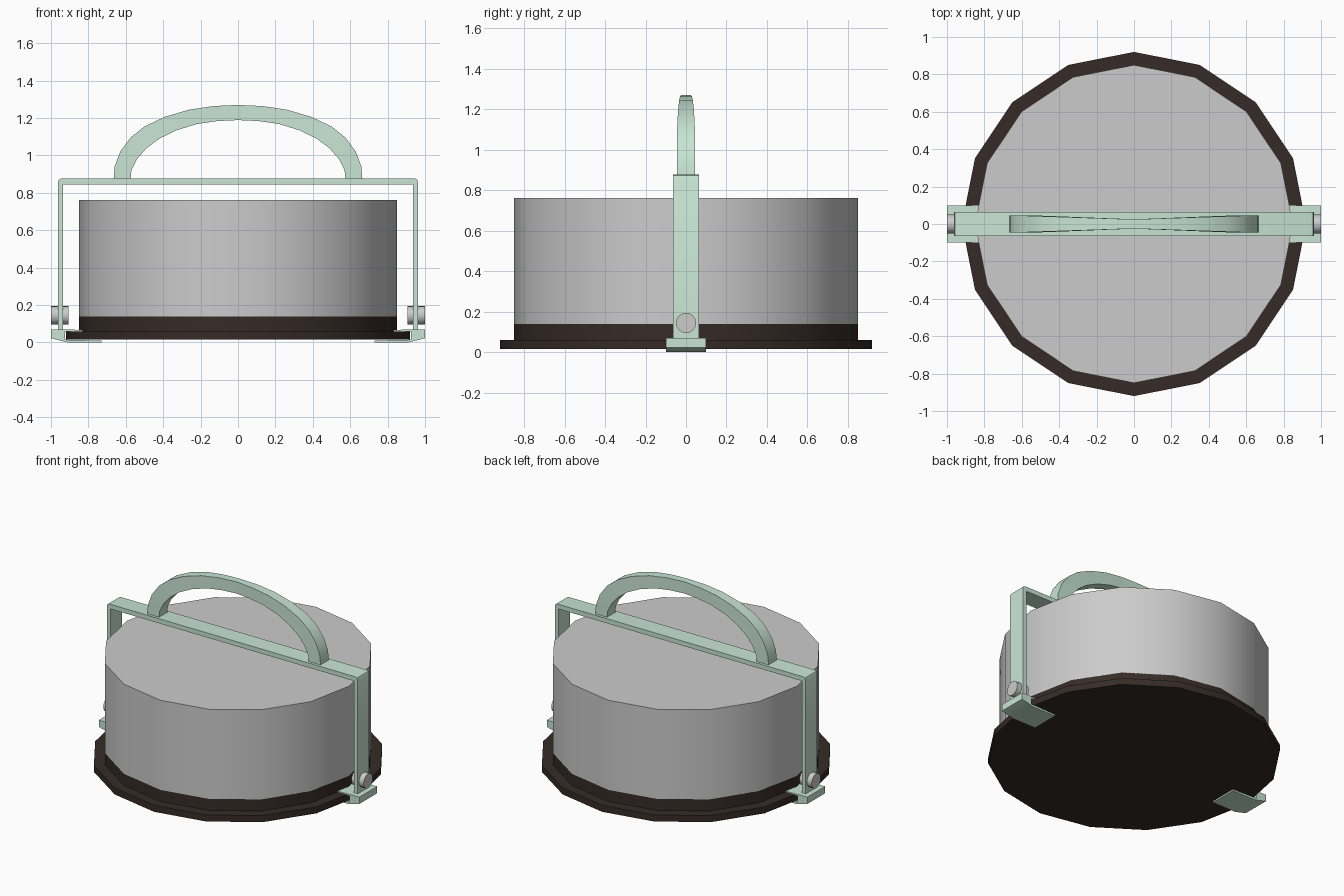
import bpy, bmesh
from math import sin, cos, pi, radians

if "Cube" in bpy.data.objects:
    bpy.data.objects.remove(bpy.data.objects["Cube"])


def material(name, rgb):
    m = bpy.data.materials.new(name)
    m.diffuse_color = (*rgb, 1)
    m.use_nodes = True
    m.node_tree.nodes["Principled BSDF"].inputs["Base Color"].default_value = m.diffuse_color
    return m


GREEN = material("green_metal", (0.58, 0.78, 0.66))
DARK = material("dark_base", (0.037, 0.024, 0.02))
STEEL = material("steel", (0.6, 0.6, 0.6))


def finish(name, bm, mat=None):
    bmesh.ops.recalc_face_normals(bm, faces=bm.faces)
    me = bpy.data.meshes.new(name)
    bm.to_mesh(me)
    bm.free()
    me.polygons.foreach_set("use_smooth", [True] * len(me.polygons))
    me.set_sharp_from_angle(angle=radians(30))
    ob = bpy.data.objects.new(name, me)
    bpy.context.collection.objects.link(ob)
    if mat:
        me.materials.append(mat)
    return ob


def lathe(name, profile, mat=None, n=16):
    """Stack of rings (radius, z), capped at both ends."""
    bm = bmesh.new()
    rings = [[bm.verts.new((r * sin(2 * pi * i / n), r * cos(2 * pi * i / n), z))
              for i in range(n)] for r, z in profile]
    for a, b in zip(rings, rings[1:]):
        for i in range(n):
            j = (i + 1) % n
            bm.faces.new((a[i], a[j], b[j], b[i]))
    bm.faces.new(rings[0])
    bm.faces.new(rings[-1])
    return finish(name, bm, mat)


def extrude_xz(name, pts, half_y, mat):
    """Outline in the front plane, extruded across y."""
    bm = bmesh.new()
    f = bm.faces.new([bm.verts.new((x, -half_y, z)) for x, z in pts])
    ext = bmesh.ops.extrude_face_region(bm, geom=[f])["geom"]
    bmesh.ops.translate(bm, vec=(0, 2 * half_y, 0),
                        verts=[v for v in ext if isinstance(v, bmesh.types.BMVert)])
    return finish(name, bm, mat)


def mirrored(half):
    """Right-hand points, top centre last, completed with their mirror image."""
    return half + [(-x, z) for x, z in reversed(half) if x > 0]


# Drum and flanged base
lathe("drum", [(0.85, 0.14), (0.85, 0.762)])
lathe("base", [(0.92, 0.015), (0.92, 0.06), (0.85, 0.06), (0.85, 0.142)], DARK)

# Strap bent over the drum
outer = [(0.963, 0.06), (0.963, 0.86), (0.957, 0.872), (0.945, 0.877)]
inner = [(0.936, 0.06), (0.936, 0.845)]
extrude_xz("strap", mirrored(outer) + [(-x, z) for x, z in inner]
           + list(reversed(inner)), 0.063, GREEN)

# Clips gripping the base rim, and bolts through the strap ends
clip = [(0.73, 0.0), (0.91, 0.0), (1.0, 0.023), (1.0, 0.07), (0.94, 0.07),
        (0.83, 0.067), (0.83, 0.058), (0.925, 0.058), (0.925, 0.015), (0.73, 0.01)]
for side, s in (("left", -1), ("right", 1)):
    extrude_xz(f"clip_{side}", [(s * x, z) for x, z in clip], 0.098, GREEN)
    bolt = lathe(f"bolt_{side}", [(0.05, -0.047), (0.05, 0.047)], STEEL)
    bolt.rotation_euler = (0, pi / 2, 0)
    bolt.location = (s * 0.952, 0, 0.145)

# Arched carrying handle, narrower at the crown
out_arc = mirrored([(0.665, 0.87), (0.66, 0.94), (0.63, 1.02), (0.575, 1.095),
                    (0.5, 1.155), (0.39, 1.207), (0.26, 1.245), (0.13, 1.264), (0, 1.27)])
in_arc = mirrored([(0.575, 0.87), (0.57, 0.92), (0.54, 0.98), (0.49, 1.038),
                   (0.42, 1.09), (0.33, 1.134), (0.22, 1.168), (0.11, 1.184), (0, 1.189)])
bm = bmesh.new()
sections = []
for (ox, oz), (ix, iz) in zip(out_arc, in_arc):
    w = 0.025 + 0.02 * min(1, abs(ox) / 0.6)
    sections.append([bm.verts.new(p) for p in
                     ((ox, -w, oz), (ox, w, oz), (ix, w, iz), (ix, -w, iz))])
for a, b in zip(sections, sections[1:]):
    for i in range(4):
        j = (i + 1) % 4
        bm.faces.new((a[i], a[j], b[j], b[i]))
bm.faces.new(sections[0])
bm.faces.new(sections[-1])
finish("handle", bm, GREEN)
